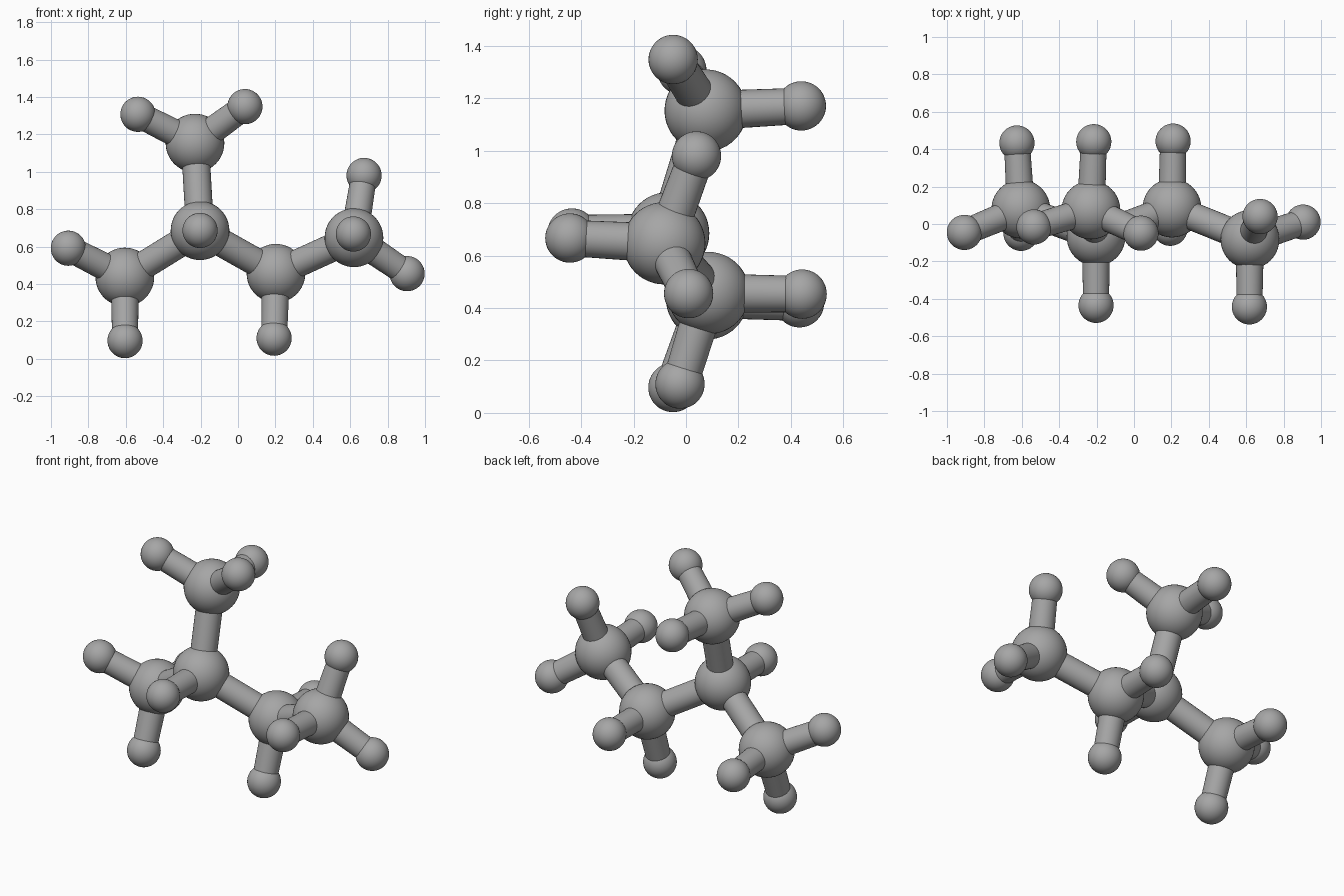
import bpy
from mathutils import Vector

cube = bpy.data.objects.get("Cube")
if cube:
    bpy.data.objects.remove(cube, do_unlink=True)

LARGE, SMALL = 0.157, 0.094
BOND, BOND_TIP = 0.075, 0.069

grey = bpy.data.materials.new("mid grey")
grey.use_nodes = True
grey.diffuse_color = (0.38, 0.38, 0.38, 1)
shader = grey.node_tree.nodes["Principled BSDF"]
shader.inputs["Base Color"].default_value = grey.diffuse_color
shader.inputs["Roughness"].default_value = 0.6


def finish(name):
    obj = bpy.context.object
    obj.name = name
    obj.data.materials.append(grey)
    bpy.ops.object.shade_smooth_by_angle()
    return obj


def ball(name, centre, radius):
    bpy.ops.mesh.primitive_uv_sphere_add(segments=40, ring_count=24, radius=radius, location=centre)
    finish(name)


def rod(name, start, end, r_start, r_end):
    start, end = Vector(start), Vector(end)
    axis = end - start
    bpy.ops.mesh.primitive_cone_add(vertices=32, radius1=r_start, radius2=r_end,
                                    depth=axis.length, location=(start + end) / 2)
    bpy.context.object.rotation_mode = 'QUATERNION'
    bpy.context.object.rotation_quaternion = axis.to_track_quat('Z', 'Y')
    finish(name)


# Each large ball with the small balls attached to it
groups = {
    "right_end": ((-0.605, 0.08, 0.437),
                  [(-0.907, -0.045, 0.591), (-0.604, -0.05, 0.097), (-0.626, 0.433, 0.42)]),
    "branch": ((-0.203, -0.068, 0.685), [(-0.203, -0.435, 0.686)]),
    "middle": ((0.203, 0.085, 0.457), [(0.193, -0.023, 0.11), (0.209, 0.443, 0.453)]),
    "left_end": ((0.62, -0.083, 0.647),
                 [(0.617, -0.443, 0.667), (0.674, 0.04, 0.98), (0.904, 0.01, 0.455)]),
    "top": ((-0.23, 0.075, 1.153),
            [(-0.535, -0.016, 1.307), (0.037, -0.049, 1.348), (-0.215, 0.44, 1.171)]),
}

for name, (centre, tips) in groups.items():
    ball(f"{name}_large_ball", centre, LARGE)
    for i, tip in enumerate(tips, 1):
        ball(f"{name}_small_ball_{i}", tip, SMALL)
        rod(f"{name}_short_rod_{i}", centre, tip, BOND, BOND_TIP)

# Rods between the large balls
for a, b in [("right_end", "branch"), ("branch", "middle"),
             ("middle", "left_end"), ("branch", "top")]:
    rod(f"{a}_to_{b}_rod", groups[a][0], groups[b][0], BOND, BOND)
